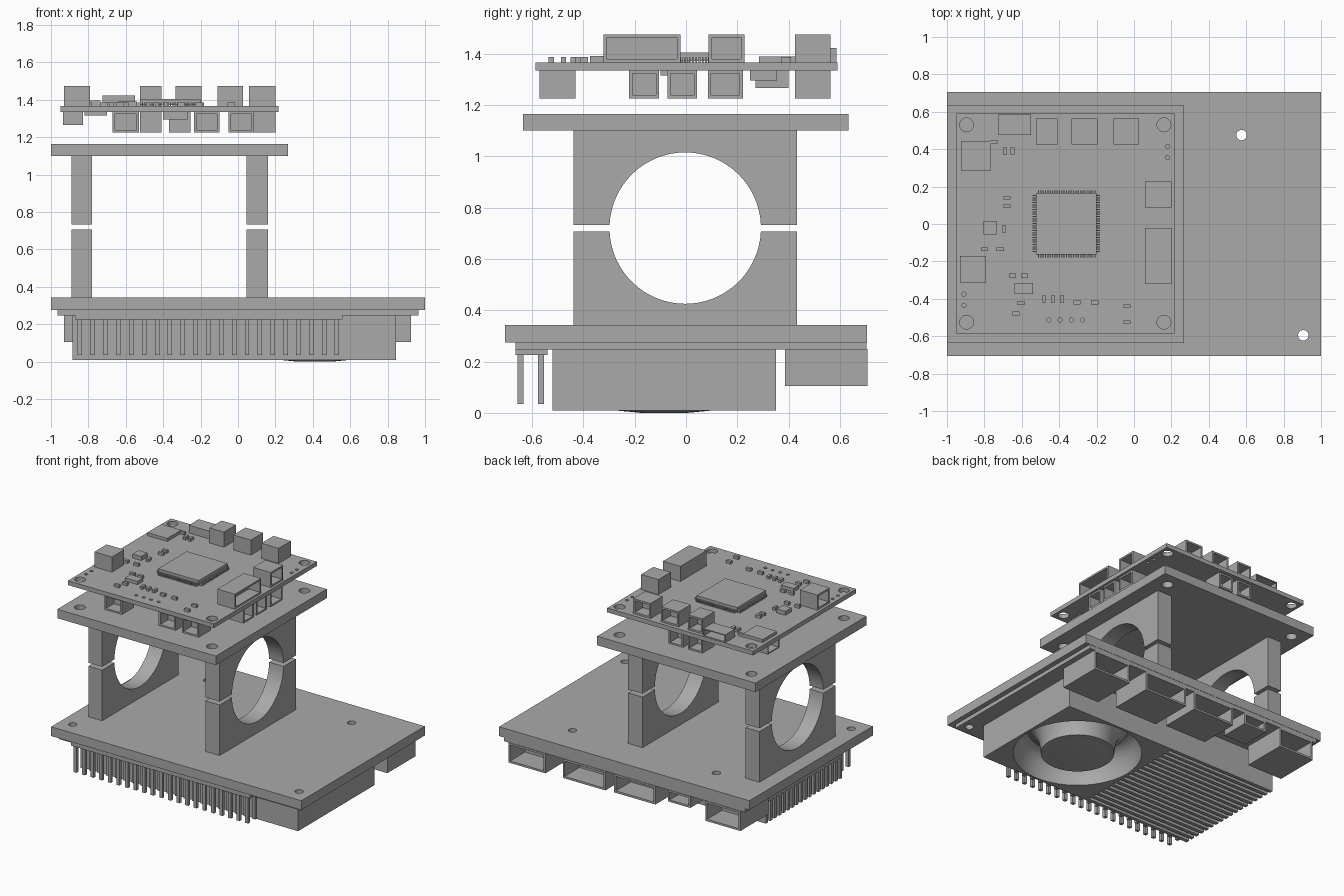
import bpy, bmesh, math
from mathutils import Vector, Matrix

old = bpy.data.objects.get("Cube")
if old:
    bpy.data.objects.remove(old)

grey = bpy.data.materials.new("plain grey")
grey.use_nodes = True
grey.diffuse_color = (0.4, 0.4, 0.4, 1)
grey.node_tree.nodes["Principled BSDF"].inputs["Base Color"].default_value = (0.4, 0.4, 0.4, 1)


def finish(name, bm):
    bmesh.ops.recalc_face_normals(bm, faces=bm.faces[:])
    mesh = bpy.data.meshes.new(name)
    bm.to_mesh(mesh)
    bm.free()
    mesh.materials.append(grey)
    ob = bpy.data.objects.new(name, mesh)
    bpy.context.collection.objects.link(ob)
    return ob


def add_box(bm, x0, x1, y0, y1, z0, z1):
    m = Matrix.Translation(((x0 + x1) / 2, (y0 + y1) / 2, (z0 + z1) / 2)) \
        @ Matrix.Diagonal((x1 - x0, y1 - y0, z1 - z0, 1))
    verts = bmesh.ops.create_cube(bm, size=1, matrix=m)["verts"]
    return {f for v in verts for f in v.link_faces}


def boxes(name, items):
    bm = bmesh.new()
    for b in items:
        add_box(bm, *b)
    return finish(name, bm)


def smooth(ob):
    bpy.ops.object.select_all(action='DESELECT')
    ob.select_set(True)
    bpy.context.view_layer.objects.active = ob
    bpy.ops.object.shade_smooth_by_angle(angle=math.radians(35))


def cut(ob, cutter):
    cutter.hide_render = True
    mod = ob.modifiers.new("cut", 'BOOLEAN')
    mod.operation = 'DIFFERENCE'
    mod.solver = 'EXACT'
    mod.object = cutter
    bpy.context.view_layer.objects.active = ob
    bpy.ops.object.modifier_apply(modifier=mod.name)
    bpy.data.objects.remove(cutter)
    smooth(ob)


def drill(ob, holes):
    """Cut round upright holes given as (x, y, radius)."""
    bm = bmesh.new()
    for x, y, r in holes:
        bmesh.ops.create_cone(bm, cap_ends=True, segments=24, radius1=r, radius2=r,
                              depth=4, matrix=Matrix.Translation((x, y, 0)))
    cut(ob, finish("hole_cutter", bm))


def socket(name, box, facing, wall=0.018, deep=0.09):
    """A box hollowed from the side it faces."""
    bm = bmesh.new()
    faces = add_box(bm, *box)
    bm.normal_update()
    d = Vector(facing)
    front = max(faces, key=lambda f: f.normal.dot(d))
    bmesh.ops.inset_region(bm, faces=[front], thickness=wall)
    inner = bmesh.ops.extrude_discrete_faces(bm, faces=[front])["faces"][0]
    bmesh.ops.translate(bm, verts=inner.verts[:], vec=-d * deep)
    return finish(name, bm)


# Base plate and carrier board
base_holes = [(0.575, 0.475, 0.028), (0.905, -0.595, 0.028),
              (-0.905, -0.595, 0.028), (-0.575, 0.475, 0.028)]
drill(boxes("base_plate", [(-1, 1, -0.705, 0.705, 0.275, 0.342)]), base_holes)
drill(boxes("carrier_board", [(-0.965, 0.965, -0.665, 0.703, 0.247, 0.275)]), base_holes)

# Pin header
boxes("header_body", [(-0.87, 0.56, -0.665, -0.54, 0.225, 0.248)])
boxes("header_pins", [(x - 0.012, x + 0.012, y - 0.011, y + 0.011, 0.035, 0.23)
                      for x in (-0.845 + 0.0687 * i for i in range(21))
                      for y in (-0.645, -0.565)])

# Finned heat sink
fins = 18
pitch = (0.87 - 0.025) / (fins - 1)
boxes("heat_sink", [(-0.885, -0.03, -0.52, 0.35, 0.16, 0.249)] +
      [(-0.885, -0.03, -0.52 + pitch * i, -0.495 + pitch * i, 0.01, 0.17) for i in range(fins)])

# Fan housing with a rounded ring recess
housing = boxes("fan_housing", [(-0.03, 0.845, -0.52, 0.35, 0.01, 0.249)])
fx, fy = 0.41, -0.085
bm = bmesh.new()
n, k = 48, 20
rings = [[bm.verts.new((fx + (0.33 + 0.09 * math.cos(b)) * math.cos(a),
                        fy + (0.33 + 0.09 * math.cos(b)) * math.sin(a),
                        0.01 + 0.18 * math.sin(b)))
          for b in (math.tau * j / k for j in range(k))]
         for a in (math.tau * i / n for i in range(n))]
for i in range(n):
    for j in range(k):
        p, q = rings[i], rings[(i + 1) % n]
        bm.faces.new((p[j], q[j], q[(j + 1) % k], p[(j + 1) % k]))
cut(housing, finish("recess_cutter", bm))
bm = bmesh.new()
bmesh.ops.create_cone(bm, cap_ends=True, segments=48, radius1=0.09, radius2=0.235, depth=0.014,
                      matrix=Matrix.Translation((fx, fy, 0.007)))
bmesh.ops.create_cone(bm, cap_ends=True, segments=48, radius1=0.235, radius2=0.235, depth=0.2,
                      matrix=Matrix.Translation((fx, fy, 0.114)))
smooth(finish("fan_hub", bm))

# Rear ports on the carrier
for x0, x1, y0, z0 in [(0.63, 0.925, 0.385, 0.105), (0.15, 0.49, 0.4, 0.11),
                       (-0.25, 0.08, 0.42, 0.115), (-0.53, -0.35, 0.5, 0.165),
                       (-0.93, -0.65, 0.385, 0.105)]:
    socket("rear_port", (x0, x1, y0, 0.707, z0, 0.248), (0, 1, 0), 0.02, 0.17)

# Split clamp supports around a round opening
for x0, x1 in [(-0.89, -0.78), (0.045, 0.16)]:
    for side, name in [(-1, "lower_clamp"), (1, "upper_clamp")]:
        start = math.asin(0.0125 / 0.295)
        arc = [start + (math.pi - 2 * start) * i / 32 for i in range(33)]
        outline = [(-0.435, 0.0125), (-0.435, 0.38), (0.435, 0.38), (0.435, 0.0125)]
        outline += [(0.295 * math.cos(a), 0.295 * math.sin(a)) for a in arc]
        bm = bmesh.new()
        face = bm.faces.new([bm.verts.new((x0, y - 0.003, 0.72 + side * z)) for y, z in outline])
        new = bmesh.ops.extrude_face_region(bm, geom=[face])["geom"]
        bmesh.ops.translate(bm, vec=(x1 - x0, 0, 0),
                            verts=[v for v in new if isinstance(v, bmesh.types.BMVert)])
        smooth(finish(name, bm))

# Top plate and circuit board
corners = [(x, y) for x in (-0.895, 0.16) for y in (-0.525, 0.53)]
drill(boxes("top_plate", [(-1, 0.267, -0.635, 0.633, 1.1, 1.165)]),
      [(x, y, 0.037) for x, y in corners])
vias = [(-0.455 + 0.06 * i, -0.513) for i in range(4)]
vias += [(x, y) for x, ys in ((-0.91, (-0.375, -0.435)), (0.18, (0.355, 0.415))) for y in ys]
drill(boxes("circuit_board", [(-0.95, 0.217, -0.587, 0.59, 1.335, 1.366)]),
      [(x, y, 0.037) for x, y in corners] + [(x, y, 0.011) for x, y in vias])

# Main chip with leads on four sides
boxes("main_chip", [(-0.525, -0.2, -0.163, 0.165, 1.372, 1.405)])
leads = []
for i in range(25):
    t = -0.148 + 0.0125 * i
    for s in (-1, 1):
        a, b = sorted((s * 0.155, s * 0.18))
        leads += [(t - 0.366, t - 0.359, a, b, 1.366, 1.385),
                  (a - 0.3625, b - 0.3625, t - 0.003, t + 0.004, 1.366, 1.385)]
boxes("chip_leads", leads)

# Smaller chips on both faces
boxes("square_chip", [(-0.925, -0.765, 0.285, 0.445, 1.366, 1.388)])
boxes("small_chip", [(-0.805, -0.735, -0.055, 0.015, 1.366, 1.395)])
boxes("crystal", [(-0.64, -0.54, -0.375, -0.315, 1.366, 1.39)])
boxes("underside_chips", [(-0.4, -0.27, 0.25, 0.355, 1.295, 1.336),
                          (-0.82, -0.7, -0.1, 0.0, 1.315, 1.336)])

# Scattered small parts, flat and upright
flat = [(-0.75, 0.44), (-0.68, 0.14), (-0.68, 0.095), (-0.8, -0.135), (-0.715, -0.135),
        (-0.65, -0.275), (-0.585, -0.275), (-0.605, -0.423), (-0.63, -0.478),
        (-0.305, -0.42), (-0.21, -0.42), (-0.037, -0.44), (-0.037, -0.525)]
upright = [(-0.69, 0.39), (-0.65, 0.39), (-0.695, -0.027),
           (-0.48, -0.4), (-0.433, -0.4), (-0.385, -0.4)]
boxes("small_parts",
      [(x - 0.019, x + 0.019, y - 0.01, y + 0.01, 1.366, 1.386) for x, y in flat] +
      [(x - 0.01, x + 0.01, y - 0.019, y + 0.019, 1.366, 1.386) for x, y in upright])

# Micro port
socket("micro_port", (-0.725, -0.55, 0.475, 0.587, 1.366, 1.422), (0, 1, 0), 0.009, 0.08)

# Board connectors, top face
back, front, right, left = (0, 1, 0), (0, -1, 0), (1, 0, 0), (-1, 0, 0)
for x0, x1 in [(-0.525, -0.41), (-0.335, -0.195), (-0.11, 0.028)]:
    socket("top_back_connector", (x0, x1, 0.425, 0.563, 1.366, 1.475), back)
for y0, y1 in [(0.088, 0.228), (-0.322, -0.022)]:
    socket("top_right_connector", (0.06, 0.2, y0, y1, 1.366, 1.475), right)
socket("top_left_connector", (-0.93, -0.79, -0.312, -0.172, 1.366, 1.475), left)

# Board connectors, underside
for x0, x1 in [(-0.67, -0.53), (-0.235, -0.1), (-0.05, 0.085)]:
    socket("under_front_connector", (x0, x1, -0.57, -0.43, 1.225, 1.336), front)
for x0, x1 in [(-0.525, -0.41), (-0.37, -0.255)]:
    socket("under_back_connector", (x0, x1, 0.425, 0.563, 1.225, 1.336), back)
for y0, y1 in [(-0.222, -0.105), (-0.073, 0.043), (0.085, 0.222)]:
    socket("under_right_connector", (0.06, 0.2, y0, y1, 1.225, 1.336), right)
socket("under_left_connector", (-0.935, -0.83, 0.27, 0.4, 1.265, 1.336), left, 0.012, 0.06)
